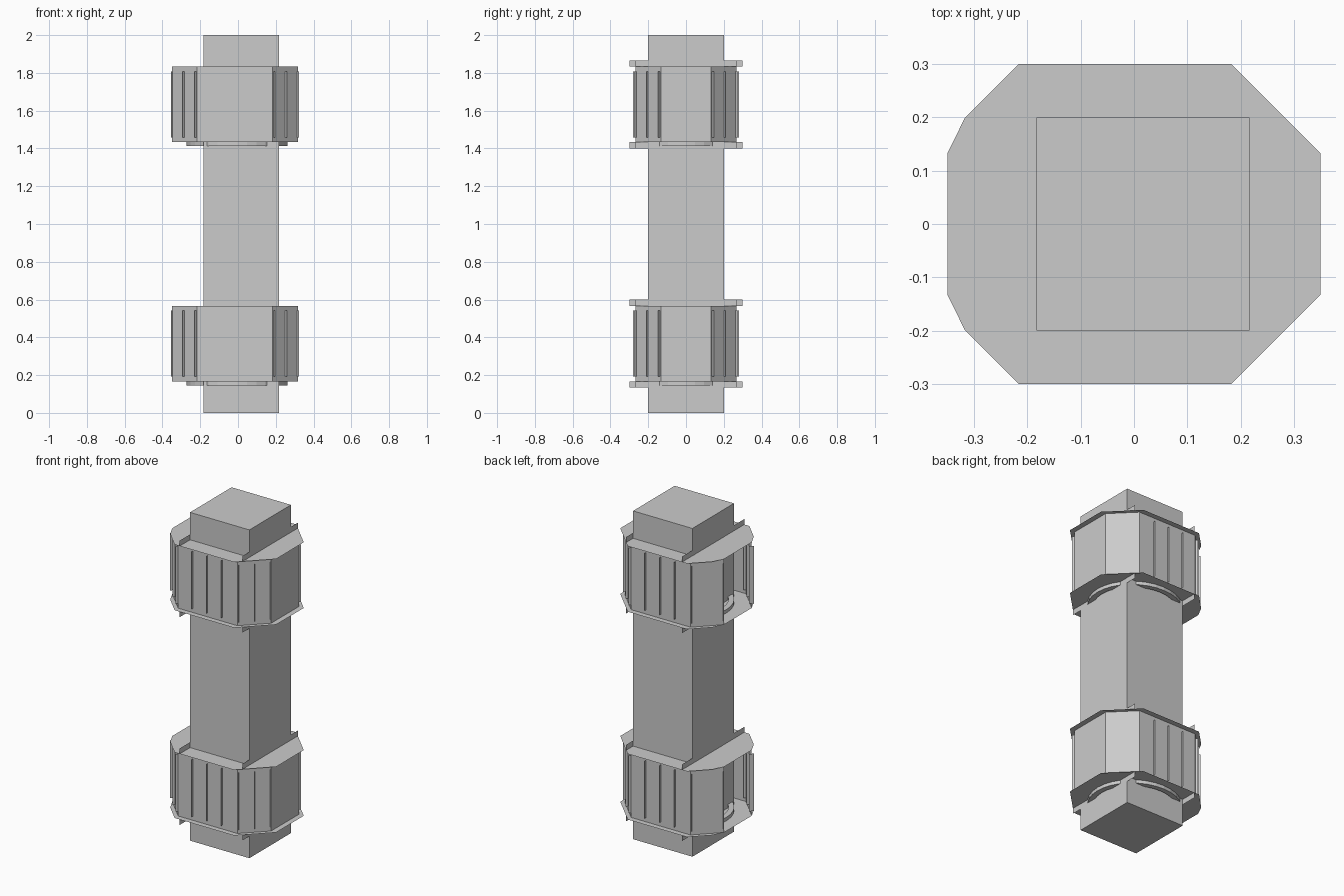
import bpy, bmesh, math
from mathutils import Vector

if "Cube" in bpy.data.objects:
    bpy.data.objects.remove(bpy.data.objects["Cube"])


def make_object(name, bm):
    me = bpy.data.meshes.new(name)
    bm.to_mesh(me)
    bm.free()
    ob = bpy.data.objects.new(name, me)
    bpy.context.collection.objects.link(ob)
    return ob


def quad(bm, a, b, z0, z1):
    """Upright sheet between plan points a and b."""
    bm.faces.new([bm.verts.new(p) for p in
                  ((a[0], a[1], z0), (b[0], b[1], z0), (b[0], b[1], z1), (a[0], a[1], z1))])


# Square pillar
bpy.ops.mesh.primitive_cube_add(size=1, location=(0.0167, 0, 1))
pillar = bpy.context.object
pillar.name = "pillar"
pillar.scale = (0.4, 0.4, 2)

# Plan outlines: wall is open on the left, flange is closed
WALL = [(-0.35, -0.133), (-0.217, -0.267), (0.183, -0.267), (0.317, -0.133),
        (0.317, 0.133), (0.183, 0.267), (-0.217, 0.267), (-0.35, 0.133)]
half = [(-0.35, -0.133), (-0.317, -0.2), (-0.217, -0.3), (0.183, -0.3), (0.35, -0.133)]
FLANGE = half + [(x, -y) for x, y in reversed(half)]


def collar(label, z0):
    z1 = z0 + 0.4

    # Faceted wall sheet
    bm = bmesh.new()
    for a, b in zip(WALL, WALL[1:]):
        quad(bm, a, b, z0, z1)
    bmesh.ops.remove_doubles(bm, verts=bm.verts, dist=1e-4)
    make_object(label + "_wall", bm)

    # Top and bottom flange sheets
    for part, z in (("bottom", z0), ("top", z1)):
        bm = bmesh.new()
        bm.faces.new([bm.verts.new((x, y, z)) for x, y in FLANGE])
        make_object(label + "_" + part + "_flange", bm)

    # Thin ribs standing across the wall
    bm = bmesh.new()
    for i, (a, b) in enumerate(zip(WALL, WALL[1:])):
        if i == 3:
            continue
        a, b = Vector(a), Vector(b)
        d = (b - a).normalized()
        n = Vector((d.y, -d.x)) * 0.014
        for t in ((0.25, 0.5, 0.75) if i in (1, 5) else (0.03, 0.5, 0.97)):
            p = a.lerp(b, t)
            quad(bm, p - n, p + n, z0 + 0.025, z1 - 0.025)
    make_object(label + "_ribs", bm)

    # Small upright tabs beside the pillar, above and below the flanges
    bm = bmesh.new()
    for s in (-1, 1):
        for x, y in ((0.217, 0.267), (-0.183, 0.3)):
            for z in (z0 - 0.033, z1):
                quad(bm, (x, 0.2 * s), (x, y * s), z, z + 0.033)
    make_object(label + "_tabs", bm)

    # Ring around the pillar through the lower flange
    bm = bmesh.new()
    n = 32
    prof = [(1, -0.021), (1, 0.021), (0.88, 0.021), (0.88, -0.021)]
    loops = []
    for i in range(n):
        c, s = math.cos(i * math.tau / n), math.sin(i * math.tau / n)
        loops.append([bm.verts.new((-0.005 + 0.268 * r * c, 0.25 * r * s, z0 + h))
                      for r, h in prof])
    for i in range(n):
        p, q = loops[i], loops[(i + 1) % n]
        for j in range(4):
            k = (j + 1) % 4
            bm.faces.new((p[j], q[j], q[k], p[k]))
    make_object(label + "_ring", bm)


collar("lower_collar", 0.167)
collar("upper_collar", 1.433)
